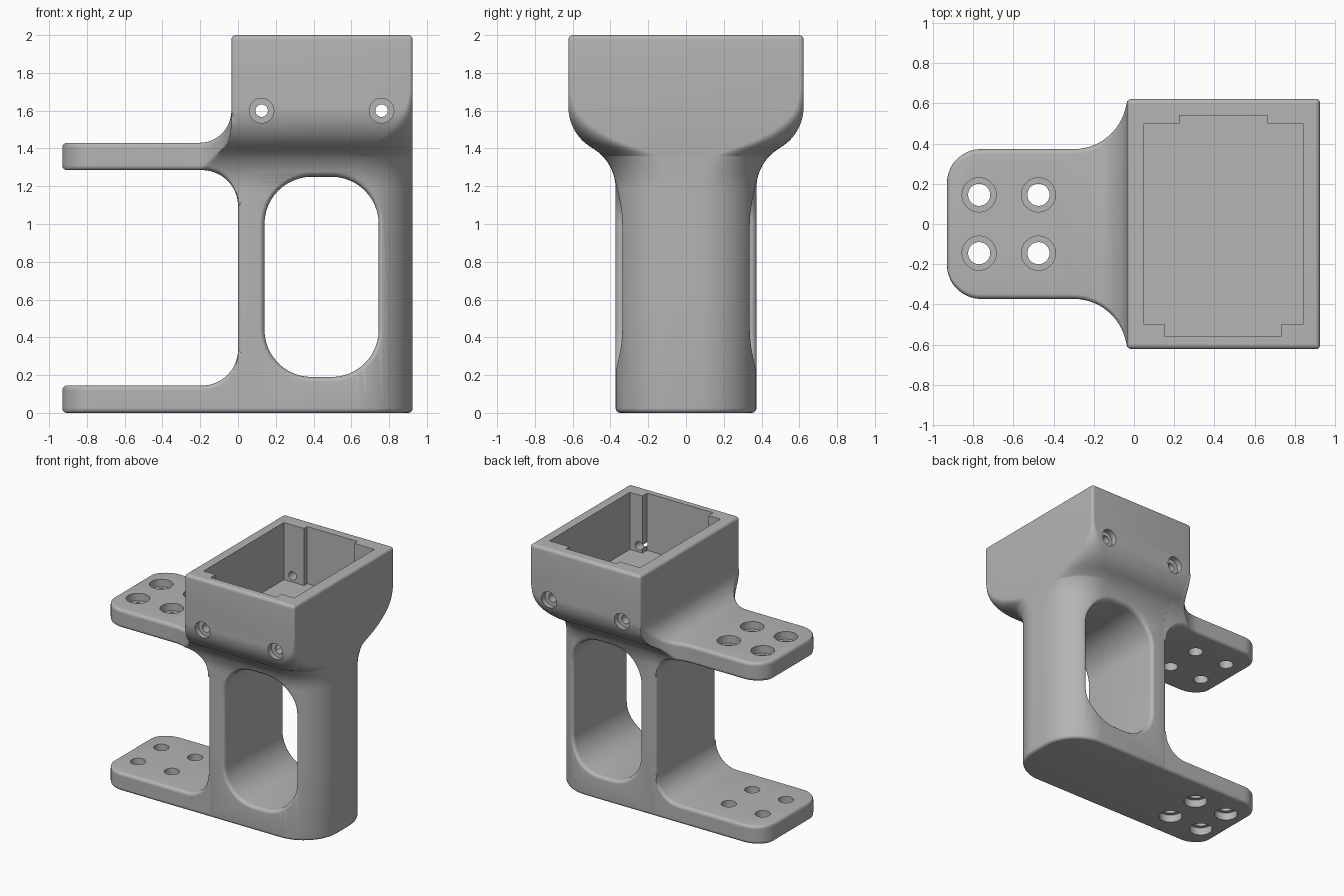
import bpy, bmesh
from math import sin, cos, pi, sqrt

if "Cube" in bpy.data.objects:
    bpy.data.objects.remove(bpy.data.objects["Cube"])

RIGHT, TIP, BEV = 0.925, -0.93, 0.025

grey = bpy.data.materials.new("plain grey")
grey.use_nodes = True
colour = (0.46, 0.46, 0.46, 1)
grey.diffuse_color = colour
grey.node_tree.nodes["Principled BSDF"].inputs["Base Color"].default_value = colour


def loft(name, rings):
    """Bridge equal-sized closed rings and cap both ends."""
    bm = bmesh.new()
    rows = [[bm.verts.new(p) for p in ring] for ring in rings]
    n = len(rows[0])
    for a, b in zip(rows, rows[1:]):
        for i in range(n):
            j = (i + 1) % n
            bm.faces.new((a[i], a[j], b[j], b[i]))
    bm.faces.new(rows[0])
    bm.faces.new(rows[-1])
    bmesh.ops.recalc_face_normals(bm, faces=bm.faces)
    mesh = bpy.data.meshes.new(name)
    bm.to_mesh(mesh)
    bm.free()
    mesh.materials.append(grey)
    obj = bpy.data.objects.new(name, mesh)
    bpy.context.collection.objects.link(obj)
    return obj


def cut(obj, cutter):
    """Subtract the cutter, then remove it."""
    mod = obj.modifiers.new("cut", 'BOOLEAN')
    mod.operation, mod.solver, mod.object = 'DIFFERENCE', 'EXACT', cutter
    bpy.context.view_layer.objects.active = obj
    bpy.ops.object.modifier_apply(modifier=mod.name)
    bpy.data.objects.remove(cutter)


def round_drop(d):
    """How far a rounded edge falls back at distance d from its end."""
    d = min(max(d, 0), BEV)
    return BEV - sqrt(max(BEV**2 - (BEV - d)**2, 0))


def arc_rise(x, start, r):
    """Height of a concave fillet that starts level and ends upright."""
    d = min(max(x - start, 0), r)
    return r - sqrt(max(r * r - d * d, 0))


# Half width of the body by height: straight, S-curve, straight
def half_width(z):
    if z < 1.4035:
        d = min(max(z - 1.187, 0), 0.25)
        return 0.6225 - sqrt(0.0625 - d * d)
    d = max(1.62 - z, 0)
    return 0.3725 + sqrt(0.0625 - d * d)


# Corner radius at the right end, tightening toward the box
def corner(z):
    t = min(max((z - 1.36) / 0.36, 0), 1)
    return 0.02 + 0.28 * (1 - t)**2


def surface_y(x, z):
    r, w = corner(z), half_width(z)
    d = min(max(x - RIGHT + r, 0), r)
    return w - r + sqrt(r * r - d * d)


def body_ring(z):
    inset = max(round_drop(z), round_drop(2 - z))
    left = (0 if z < 1.36 else -0.035) + inset
    right, w = RIGHT - inset, half_width(z) - inset
    rr, rl = max(corner(z) - inset, 0.004), BEV - inset * 0.8
    half = []
    for i in range(6):
        a = pi / 2 * i / 5
        half.append((left + rl * (1 - sin(a)), w - rl * (1 - cos(a))))
    half.sort()
    for i in range(17):
        a = pi / 2 * i / 16
        half.append((right - rr * (1 - sin(a)), w - rr * (1 - cos(a))))
    return [(x, y, z) for x, y in half] + [(x, -y, z) for x, y in reversed(half)]


edge = [BEV * (1 - cos(pi / 2 * i / 6)) for i in range(7)]
heights = edge + [0.6, 1.1] + [1.18 + 0.0125 * i for i in range(48)]
heights += [1.3599, 1.3601] + [2 - e for e in edge]
body = loft("column_and_box", [body_ring(z) for z in sorted(heights)])


# Window through the column, with a rounded lip following the surface
def window_outline(o):
    r, pts = 0.25 + o, []
    for k, (cx, cz) in enumerate(((0.495, 1.0), (0.39, 1.0), (0.39, 0.44), (0.495, 0.44))):
        for i in range(13):
            a = pi / 2 * (k + i / 12)
            pts.append((cx + r * cos(a), cz + r * sin(a)))
    return pts


LIP = 0.03
side = [[(x, 0.9, z) for x, z in window_outline(LIP)]]
for i in range(7):
    a = pi / 2 * i / 6
    depth = LIP * (1 - cos(a)) - 0.001
    side.append([(x, surface_y(x, z) - depth, z) for x, z in window_outline(LIP * (1 - sin(a)))])
cut(body, loft("window_cutter", side + [[(x, -y, z) for x, y, z in r] for r in reversed(side)]))

# Open pocket in the box, with a shallow recess in two walls
plan = [(0.05, -0.5), (0.155, -0.5), (0.155, -0.56), (0.73, -0.56), (0.73, -0.5), (0.84, -0.5),
        (0.84, 0.5), (0.665, 0.5), (0.665, 0.54), (0.225, 0.54), (0.225, 0.5), (0.05, 0.5)]
cut(body, loft("pocket_cutter", [[(x, y, z) for x, y in plan] for z in (1.55, 2.1)]))


def stepped_hole(obj, place, steps):
    """Cut a counterbored hole; steps are (position, radius)."""
    rings = []
    for t, r in steps:
        angles = [2 * pi * i / 32 for i in range(32)]
        rings.append([place(r * cos(a), r * sin(a), t) for a in angles])
    cut(obj, loft("hole_cutter", rings))


# Screw holes in the front and back of the box
for s in (-1, 1):
    for x in (0.125, 0.76):
        stepped_hole(body, lambda u, v, t: (x + u, s * t, 1.6 + v),
                     [(0.7, 0.065), (0.575, 0.065), (0.575, 0.033), (0.4, 0.033)])


# Mounting arms, swept along x with filleted roots
def arm(name, bottom, top, flare):
    xs = [TIP + 0.17 * (1 - cos(pi / 2 * i / 16)) for i in range(17)]
    xs += [-0.5] + [-0.3 + 0.3 * sin(pi / 2 * i / 36) for i in range(37)] + [0.03]
    rings = []
    for x in xs:
        d = min(x - TIP, 0.17)
        y_max = 0.2025 + sqrt(max(0.17**2 - (0.17 - d)**2, 0))
        if flare:
            y_max = min(y_max + arc_rise(x, -0.3, 0.265), 0.612)
        if x > 0.01:
            y_max -= 0.002
        tip = round_drop(x - TIP)
        lo, hi = bottom(x) + tip, top(x) - tip
        pts = [(lo + e, round_drop(e)) for e in edge]
        span = hi - lo - 2 * BEV
        pts += [(lo + BEV + span * i / 24, 0) for i in range(1, 24)]
        pts += [(hi - e, round_drop(e)) for e in reversed(edge)]
        half = [(x, min(half_width(z), y_max) - drop, z) for z, drop in pts]
        rings.append(half + [(x, -y, z) for x, y, z in reversed(half)])
    return loft(name, rings)


ROOT = 0.19
lower = arm("lower_arm", lambda x: 0, lambda x: 0.145 + arc_rise(x, -ROOT, ROOT), False)
upper = arm("upper_arm", lambda x: 1.285 - arc_rise(x, -ROOT, ROOT),
            lambda x: 1.43 + arc_rise(x, -0.205, 0.17), True)

# Bolt holes: counterbored below on the lower arm, above on the upper arm
for x in (-0.77, -0.475):
    for y in (-0.145, 0.145):
        place = lambda u, v, t: (x + u, y + v, t)
        stepped_hole(lower, place, [(-0.1, 0.085), (0.06, 0.085), (0.06, 0.055), (0.3, 0.055)])
        stepped_hole(upper, place, [(1.1, 0.055), (1.37, 0.055), (1.37, 0.085), (1.6, 0.085)])

# Smooth shading with sharp edges kept
bpy.ops.object.select_all(action='DESELECT')
for obj in (body, lower, upper):
    obj.select_set(True)
bpy.context.view_layer.objects.active = body
bpy.ops.object.shade_smooth_by_angle(angle=pi / 6)
